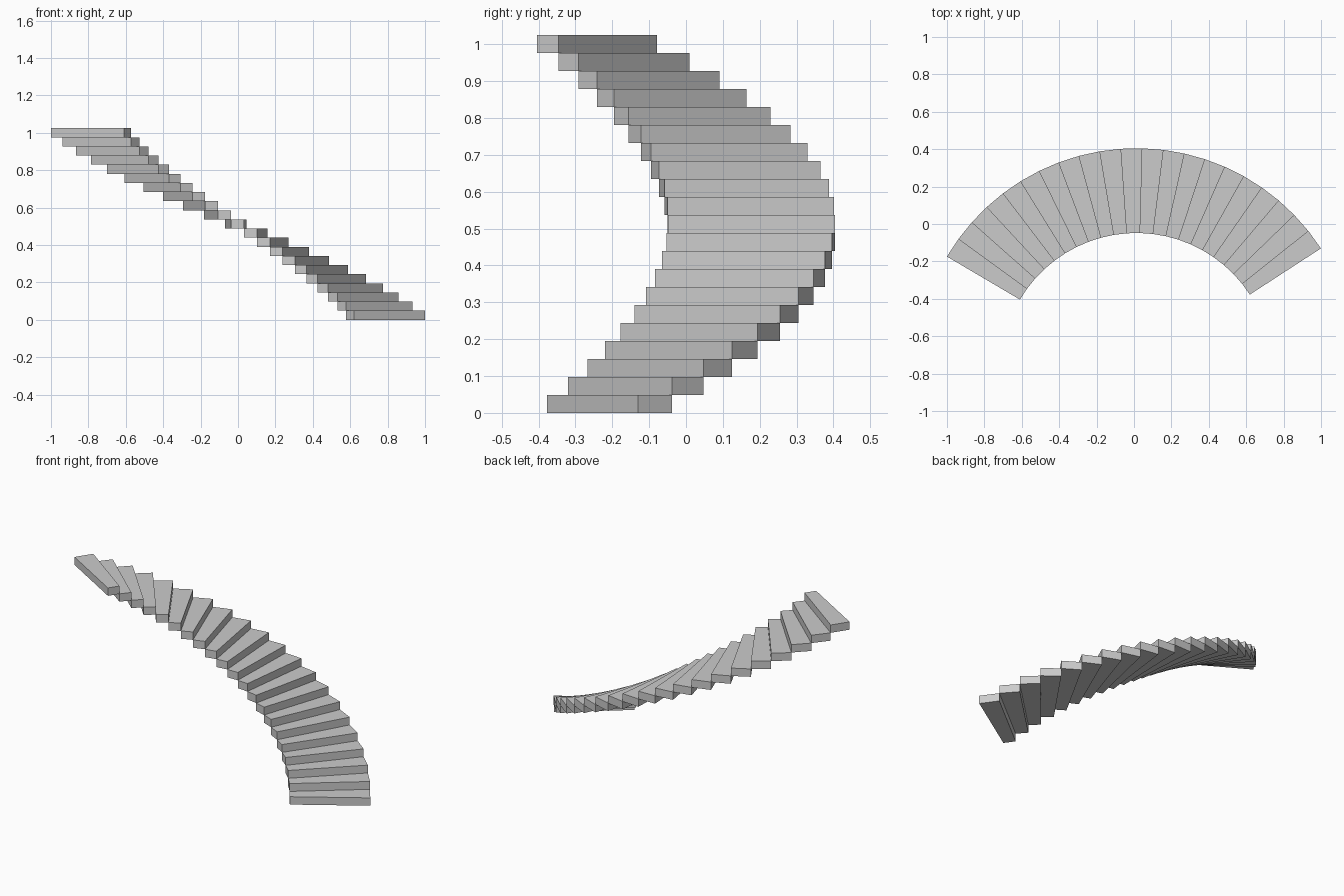
import bpy
from math import cos, sin, radians

if "Cube" in bpy.data.objects:
    bpy.data.objects.remove(bpy.data.objects["Cube"])

STEPS = 21
RISE = 1.025 / STEPS
CX, CY = 0.013, -0.771          # centre of the stair's curve
R_IN, R_OUT = 0.723, 1.176
START, END = 33.0, 149.5        # sweep in degrees
TURN = (END - START) / STEPS


def point(radius, degrees, z):
    a = radians(degrees)
    return (CX + radius * cos(a), CY + radius * sin(a), z)


def add_step(i):
    a0, a1 = START + i * TURN, START + (i + 1) * TURN
    z0, z1 = i * RISE, (i + 1) * RISE
    verts = [point(r, a, z) for z in (z0, z1)
             for r, a in ((R_IN, a0), (R_OUT, a0), (R_OUT, a1), (R_IN, a1))]
    faces = [(3, 2, 1, 0), (4, 5, 6, 7)]
    faces += [(k, (k + 1) % 4, (k + 1) % 4 + 4, k + 4) for k in range(4)]
    mesh = bpy.data.meshes.new(f"step_{i + 1:02d}")
    mesh.from_pydata(verts, [], faces)
    obj = bpy.data.objects.new(mesh.name, mesh)
    bpy.context.collection.objects.link(obj)


# Wedge-shaped steps climbing around the arc
for i in range(STEPS):
    add_step(i)
